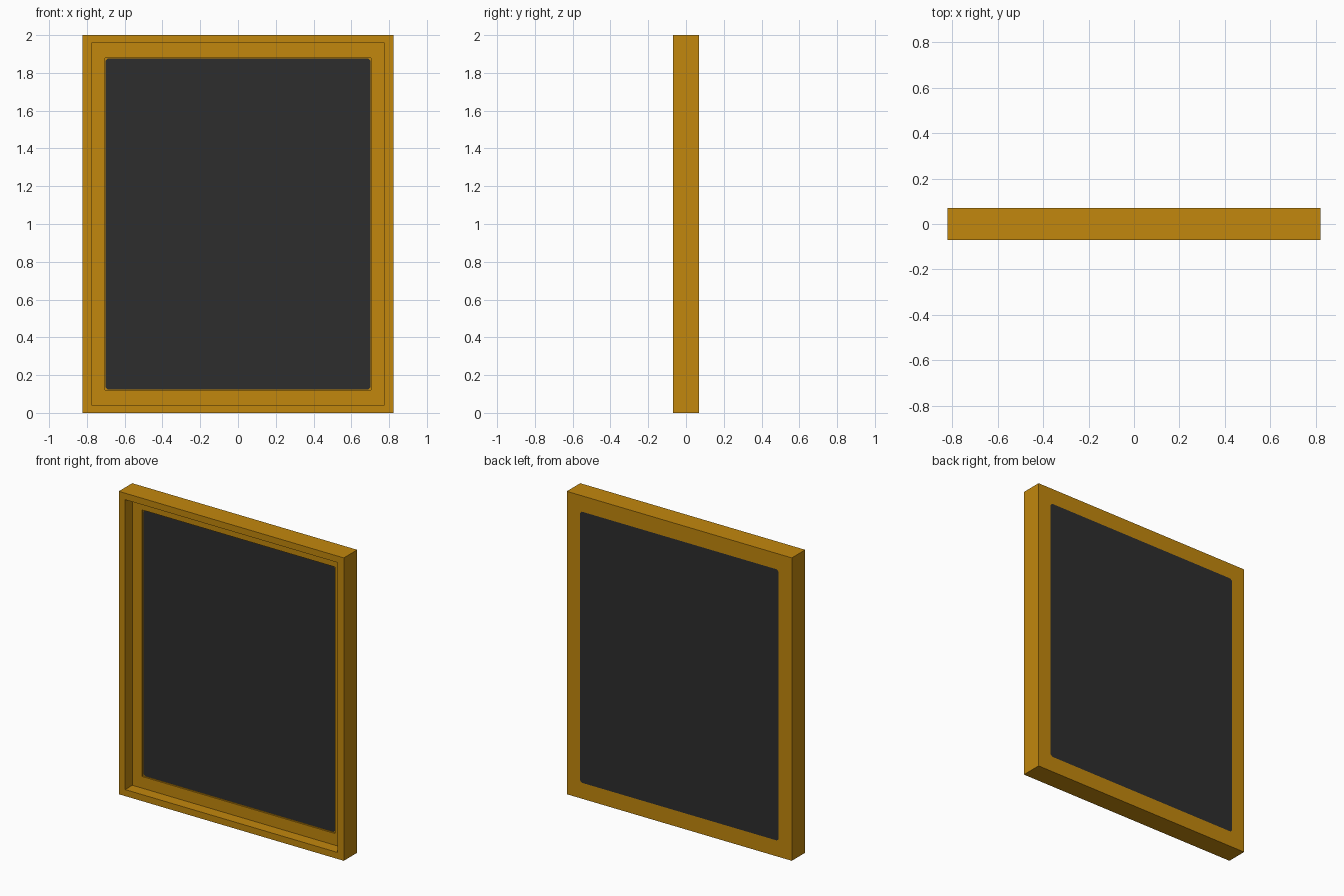
import bpy
import bmesh

cube = bpy.data.objects.get("Cube")
if cube:
    bpy.data.objects.remove(cube, do_unlink=True)


def make_material(name, colour):
    mat = bpy.data.materials.new(name)
    mat.use_nodes = True
    mat.diffuse_color = colour
    bsdf = mat.node_tree.nodes["Principled BSDF"]
    bsdf.inputs["Base Color"].default_value = colour
    bsdf.inputs["Roughness"].default_value = 0.8
    return mat


golden = make_material("golden wood", (0.54, 0.244, 0.004, 1))
charcoal = make_material("charcoal panel", (0.027, 0.027, 0.027, 1))


def add_loop(bm, hx, hz, y, c):
    """Upright rectangle centred at z = 1, with corners cut by c."""
    pts = [(hx, hz - c), (hx - c, hz), (c - hx, hz), (-hx, hz - c),
           (-hx, c - hz), (c - hx, -hz), (hx - c, -hz), (hx, c - hz)]
    return [bm.verts.new((x, y, 1 + z)) for x, z in pts]


# Nested outlines from the back panel, round the frame, to the front panel:
# half width, half height, depth y, corner cut
OUTLINES = [
    (0.725, 0.895, 0.07, 0.012),    # back panel edge
    (0.822, 1.0, 0.07, 0),          # outer back edge
    (0.822, 1.0, -0.07, 0),         # outer front edge
    (0.775, 0.957, -0.07, 0),       # front lip
    (0.775, 0.957, 0.005, 0),       # recess floor
    (0.705, 0.88, 0.005, 0),        # opening
    (0.705, 0.88, 0.015, 0),        # foot of the small step
    (0.702, 0.877, 0.015, 0.012),   # front panel edge
]

bm = bmesh.new()
loops = [add_loop(bm, *outline) for outline in OUTLINES]

# Frame bands between neighbouring outlines
for a, b in zip(loops, loops[1:]):
    for i in range(8):
        j = (i + 1) % 8
        bm.faces.new((a[i], a[j], b[j], b[i]))

# Dark panels on the back and in the front recess
for loop in (loops[0], loops[-1]):
    bm.faces.new(loop).material_index = 1

bmesh.ops.remove_doubles(bm, verts=bm.verts, dist=1e-4)
bmesh.ops.recalc_face_normals(bm, faces=bm.faces)

mesh = bpy.data.meshes.new("framed_panel")
bm.to_mesh(mesh)
bm.free()
mesh.materials.append(golden)
mesh.materials.append(charcoal)
framed_panel = bpy.data.objects.new("framed_panel", mesh)
bpy.context.collection.objects.link(framed_panel)
